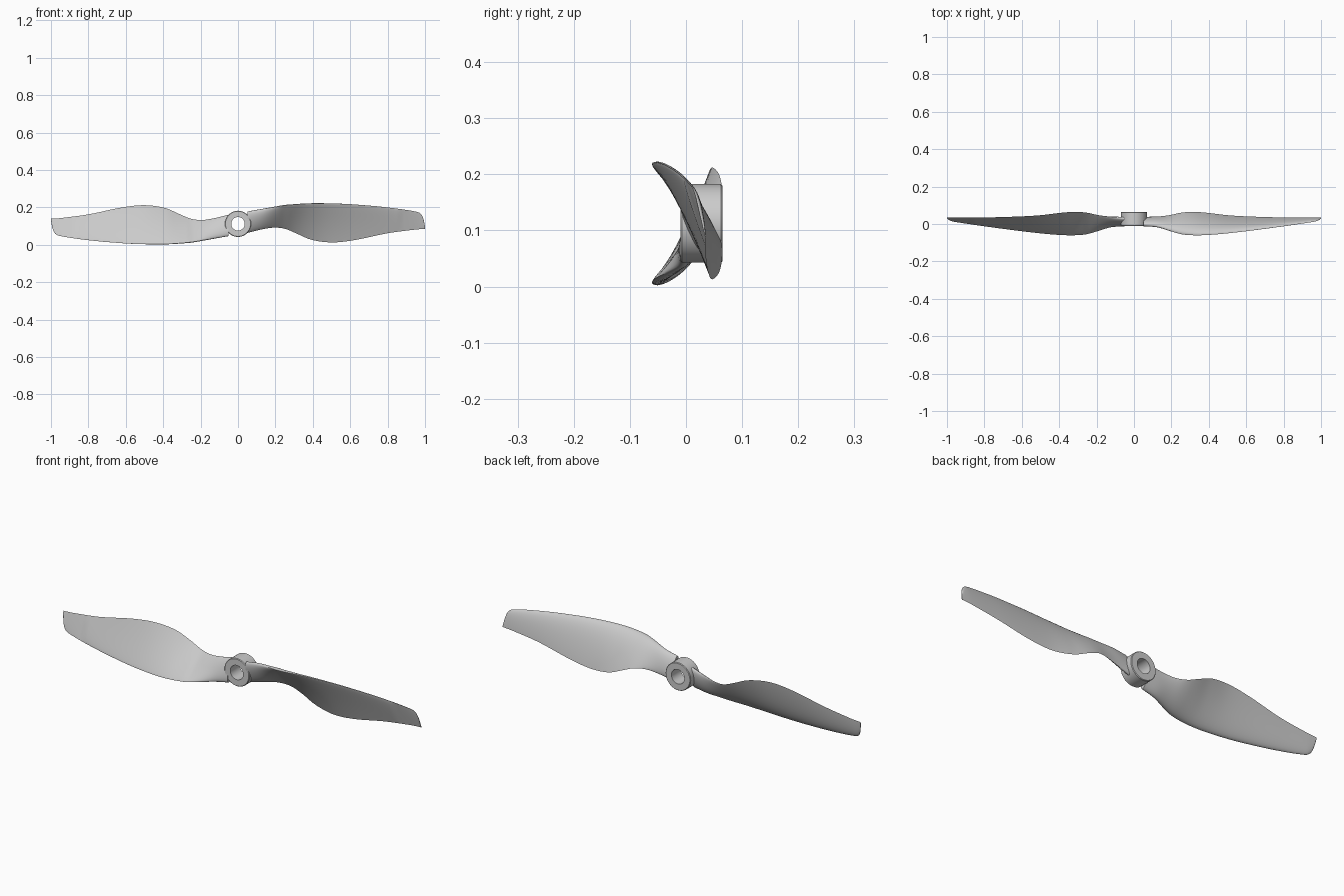
import bpy, bmesh, math

if "Cube" in bpy.data.objects:
    bpy.data.objects.remove(bpy.data.objects["Cube"])

CZ = 0.1125  # height of the hub axis


def finish(name, bm, angle):
    bmesh.ops.recalc_face_normals(bm, faces=bm.faces)
    me = bpy.data.meshes.new(name)
    bm.to_mesh(me)
    bm.free()
    ob = bpy.data.objects.new(name, me)
    bpy.context.collection.objects.link(ob)
    bpy.ops.object.select_all(action='DESELECT')
    ob.select_set(True)
    bpy.context.view_layer.objects.active = ob
    bpy.ops.object.shade_smooth_by_angle(angle=math.radians(angle))
    return ob


def bridge(bm, a, b):
    n = len(a)
    for i in range(n):
        bm.faces.new((a[i], a[(i + 1) % n], b[(i + 1) % n], b[i]))


# Hub: tube along y, with slightly eased rims
bm = bmesh.new()
profile = [(0.036, -0.010), (0.067, -0.010), (0.070, -0.007),
           (0.070, 0.062), (0.067, 0.065), (0.036, 0.065)]
SEG = 64
rings = []
for r, y in profile:
    rings.append([bm.verts.new((r * math.cos(2 * math.pi * i / SEG), y,
                                CZ + r * math.sin(2 * math.pi * i / SEG)))
                  for i in range(SEG)])
for k in range(len(rings)):
    bridge(bm, rings[k], rings[(k + 1) % len(rings)])
finish("hub", bm, 30)

# Blade stations: x, leading y, leading z, trailing y, trailing z, back thickness, front thickness
ST = [
    (0.05, -0.005, 0.178, 0.030, 0.064, 0.020, 0.018),
    (0.12, -0.012, 0.190, 0.036, 0.081, 0.020, 0.016),
    (0.19, -0.036, 0.201, 0.047, 0.092, 0.021, 0.008),
    (0.25, -0.054, 0.210, 0.060, 0.086, 0.022, 0.001),
    (0.31, -0.060, 0.216, 0.065, 0.062, 0.022, -0.003),
    (0.39, -0.059, 0.221, 0.060, 0.028, 0.022, -0.004),
    (0.50, -0.050, 0.221, 0.047, 0.013, 0.021, -0.004),
    (0.62, -0.036, 0.216, 0.040, 0.025, 0.018, -0.003),
    (0.80, -0.012, 0.200, 0.035, 0.062, 0.013, -0.001),
    (0.95, 0.010, 0.178, 0.036, 0.082, 0.008, 0.001),
    (0.978, 0.016, 0.165, 0.036, 0.084, 0.006, 0.001),
    (0.992, 0.023, 0.137, 0.036, 0.085, 0.004, 0.001),
    (1.0, 0.033, 0.095, 0.036, 0.085, 0.001, 0.001),
]


def catmull(x):
    # smooth interpolation between stations, using x as the parameter
    k = max(i for i in range(len(ST) - 1) if ST[i][0] <= x + 1e-9)
    a, b = ST[k], ST[k + 1]
    p, q = ST[max(k - 1, 0)], ST[min(k + 2, len(ST) - 1)]
    h = b[0] - a[0]
    t = (x - a[0]) / h
    out = []
    for j in range(1, 7):
        m0 = (b[j] - p[j]) / (b[0] - p[0]) * h
        m1 = (q[j] - a[j]) / (q[0] - a[0]) * h
        out.append((2*t**3 - 3*t*t + 1) * a[j] + (t**3 - 2*t*t + t) * m0
                   + (3*t*t - 2*t**3) * b[j] + (t**3 - t*t) * m1)
    return out


def section(x, n=18):
    ly, lz, ty, tz, back, front = catmull(x)
    dy, dz = ty - ly, tz - lz
    c = math.hypot(dy, dz)
    ny, nz = -dz / c, dy / c
    blunt = max(0, 1 - (x - 0.05) / 0.2)  # root is rounded at both edges

    def shape(s):
        foil = 10 * (0.2969*math.sqrt(s) - 0.126*s - 0.3516*s*s
                     + 0.2843*s**3 - 0.1036*s**4)
        oval = 2 * math.sqrt(max(s * (1 - s), 0))
        return foil * (1 - blunt) + oval * blunt

    pts = []
    for i in range(2 * n):
        s = (1 - math.cos(math.pi * i / n)) / 2
        if i <= n:
            o = back * shape(s)
        elif front > 0:
            o = -front * shape(s)
        else:  # hollow front face, kept rounded at the leading edge
            o = -front * 4 * s * (1 - s) - 0.003 * shape(s)
        pts.append((x, ly + dy * s + ny * o, lz + dz * s + nz * o))
    return pts


# Blade: lofted aerofoil sections
bm = bmesh.new()
xs = []
for a, b in zip(ST, ST[1:]):
    steps = max(3, round((b[0] - a[0]) / 0.015))
    xs += [a[0] + (b[0] - a[0]) * i / steps for i in range(steps)]
xs.append(1.0)
loops = [[bm.verts.new(p) for p in section(x)] for x in xs]
for a, b in zip(loops, loops[1:]):
    bridge(bm, a, b)
bm.faces.new(loops[0])
bm.faces.new(loops[-1])
for v in bm.verts:
    v.co.z -= CZ
right = finish("right_blade", bm, 40)
right.location.z = CZ

# Opposite blade: same mesh turned half way round the hub axis
left = right.copy()
left.name = "left_blade"
left.rotation_euler[1] = math.pi
bpy.context.collection.objects.link(left)
